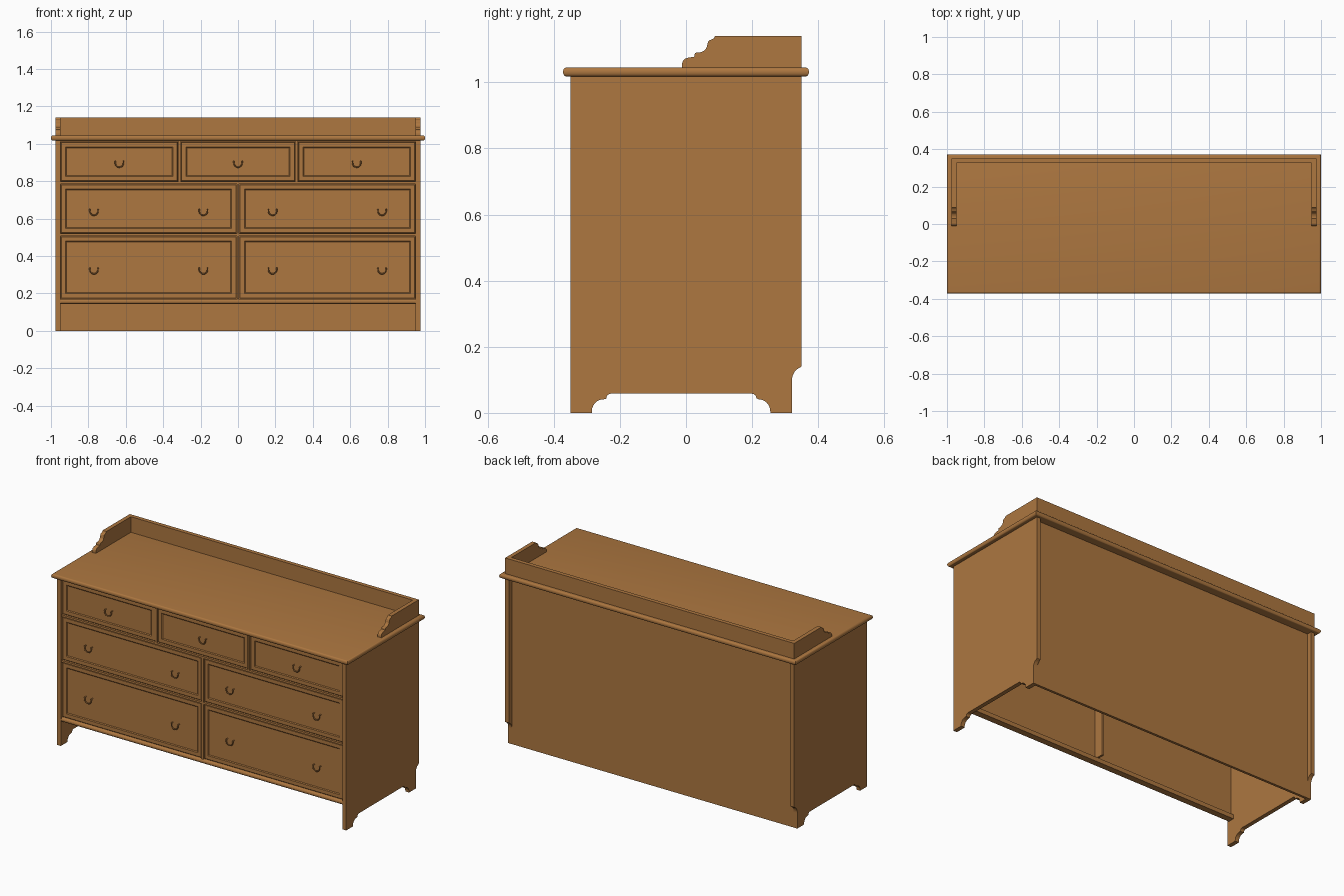
import bpy, bmesh, math
from mathutils import Vector

if "Cube" in bpy.data.objects:
    bpy.data.objects.remove(bpy.data.objects["Cube"])

wood = bpy.data.materials.new("warm_wood")
wood.diffuse_color = (0.418, 0.184, 0.051, 1)
wood.use_nodes = True
wood.node_tree.nodes["Principled BSDF"].inputs["Base Color"].default_value = wood.diffuse_color


def make(name, bm):
    bmesh.ops.recalc_face_normals(bm, faces=bm.faces[:])
    me = bpy.data.meshes.new(name)
    bm.to_mesh(me)
    bm.free()
    me.materials.append(wood)
    ob = bpy.data.objects.new(name, me)
    bpy.context.collection.objects.link(ob)
    return ob


def smooth(ob, angle=35):
    bpy.ops.object.select_all(action='DESELECT')
    ob.select_set(True)
    bpy.context.view_layer.objects.active = ob
    bpy.ops.object.shade_smooth_by_angle(angle=math.radians(angle))


def loft(name, rings):
    """Skin closed rings of equal length and cap both ends."""
    bm = bmesh.new()
    vs = [[bm.verts.new(p) for p in r] for r in rings]
    n = len(vs[0])
    for a, b in zip(vs, vs[1:]):
        for i in range(n):
            j = (i + 1) % n
            bm.faces.new((a[i], a[j], b[j], b[i]))
    bm.faces.new(vs[0])
    bm.faces.new(vs[-1])
    return make(name, bm)


def box(name, x0, x1, y0, y1, z0, z1):
    return loft(name, [[(x0, y0, z), (x1, y0, z), (x1, y1, z), (x0, y1, z)]
                       for z in (z0, z1)])


def prism(name, profile, x0, x1):
    return loft(name, [[(x, y, z) for y, z in profile] for x in (x0, x1)])


def arc(cy, cz, ry, rz, a0, a1, n=6):
    return [(cy + ry * math.cos(math.radians(a0 + (a1 - a0) * i / n)),
             cz + rz * math.sin(math.radians(a0 + (a1 - a0) * i / n)))
            for i in range(n + 1)]


# Top slab with a half-round edge all around
rings = []
for i in range(11):
    a = math.radians(-90 + 18 * i)
    d = 0.010 * (1 - math.cos(a))
    z = 1.0315 + 0.0135 * math.sin(a)
    x, y = 1 - d, 0.372 - d
    rings.append([(-x, -y, z), (x, -y, z), (x, y, z), (-x, y, z)])
smooth(loft("top_slab", rings))

# Side panels with shaped feet and a rear skirting notch
side = [(-0.35, 1.02), (-0.35, 0), (-0.285, 0)]
side += arc(-0.250, 0.005, 0.035, 0.036, 180, 90)
side += [(-0.243, 0.042)] + arc(-0.228, 0.044, 0.013, 0.014, 180, 90, 4)
side += arc(0.200, 0.044, 0.013, 0.014, 90, 0, 4)
side += arc(0.220, 0.005, 0.035, 0.036, 90, 0)
side += [(0.255, 0), (0.32, 0)]
side += arc(0.355, 0.096, 0.035, 0.043, 180, 105)
side += [(0.35, 0.141), (0.35, 1.02)]

# Gallery ends with a stepped ogee front
gallery = [(-0.012, 1.045)]
gallery += arc(0.010, 1.055, 0.022, 0.020, 180, 90, 5)
gallery += [(0.026, 1.078)] + arc(0.032, 1.085, 0.006, 0.005, 180, 90, 3)
gallery += arc(0.037, 1.117, 0.028, 0.027, -90, 0, 5)
gallery += arc(0.076, 1.119, 0.010, 0.010, 180, 90, 4)
gallery += [(0.084, 1.133), (0.088, 1.14), (0.35, 1.14), (0.35, 1.045)]

for s, tag in ((-1, "left"), (1, "right")):
    prism(tag + "_side_panel", side, 0.95 * s, 0.975 * s)
    prism(tag + "_gallery_end", gallery, 0.95 * s, 0.975 * s)

box("gallery_back", -0.95, 0.95, 0.325, 0.35, 1.045, 1.14)
box("back_panel", -0.95, 0.95, 0.305, 0.32, 0, 1.02)

# Front rails and dividers
for name, z0, z1 in (("top_rail", 1.012, 1.02), ("upper_rail", 0.786, 0.798),
                     ("middle_rail", 0.508, 0.520)):
    box(name, -0.95, 0.95, -0.343, -0.28, z0, z1)
prism("bottom_rail", arc(-0.335, 0.158, 0.012, 0.013, 90, 270, 8)
      + [(-0.30, 0.145), (-0.30, 0.171)], -0.95, 0.95)
for x in (-0.313, 0.313):
    box("top_divider", x - 0.006, x + 0.006, -0.343, -0.26, 0.798, 1.012)
for z0, z1 in ((0.171, 0.508), (0.520, 0.786)):
    box("centre_divider", -0.006, 0.006, -0.343, -0.26, z0, z1)

# Bail pull: one drooping tube mesh shared by all drawers
cu = bpy.data.curves.new("pull", 'CURVE')
cu.dimensions = '3D'
cu.bevel_depth = 0.0035
cu.bevel_resolution = 2
cu.use_fill_caps = True
path = [(-0.022, 0.016, 0.012), (-0.022, 0, 0.012)]
path += [(0.022 * math.cos(a), -0.001, 0.003 + 0.023 * math.sin(a))
         for a in [math.pi + math.pi * i / 10 for i in range(11)]]
path += [(0.022, 0, 0.012), (0.022, 0.016, 0.012)]
sp = cu.splines.new('POLY')
sp.points.add(len(path) - 1)
for p, c in zip(sp.points, path):
    p.co = (*c, 1)
tmp = bpy.data.objects.new("drawer_pull", cu)
bpy.context.collection.objects.link(tmp)
bpy.context.view_layer.update()
pull_mesh = bpy.data.meshes.new_from_object(
    tmp.evaluated_get(bpy.context.evaluated_depsgraph_get()))
bpy.data.objects.remove(tmp)
pull_mesh.materials.clear()
pull_mesh.materials.append(wood)
for p in pull_mesh.polygons:
    p.use_smooth = True


def drawer(name, x0, x1, z0, z1, pulls, pz):
    # Chamfered front with a shallow sunk field
    rings = []
    for d, y in ((0, -0.318), (0, -0.333), (0.004, -0.337),
                 (0.026, -0.337), (0.031, -0.333)):
        rings.append([(x0 + d, y, z0 + d), (x1 - d, y, z0 + d),
                      (x1 - d, y, z1 - d), (x0 + d, y, z1 - d)])
    loft(name, rings)
    for px in pulls:
        ob = bpy.data.objects.new("drawer_pull", pull_mesh)
        ob.location = Vector((px, -0.345, pz))
        bpy.context.collection.objects.link(ob)


# Three small drawers over two rows of wide drawers
g = 0.002
for x0, x1 in ((-0.95, -0.319), (-0.307, 0.307), (0.319, 0.95)):
    drawer("small_drawer", x0 + g, x1 - g, 0.798 + g, 1.012 - g,
           [(x0 + x1) / 2], 0.895)
for z0, z1, pz in ((0.520, 0.786, 0.638), (0.171, 0.508, 0.325)):
    for s in (-1, 1):
        a, b = sorted((s * 0.006, s * 0.95))
        drawer("wide_drawer", a + g, b - g, z0 + g, z1 - g,
               [s * 0.185, s * 0.77], pz)
